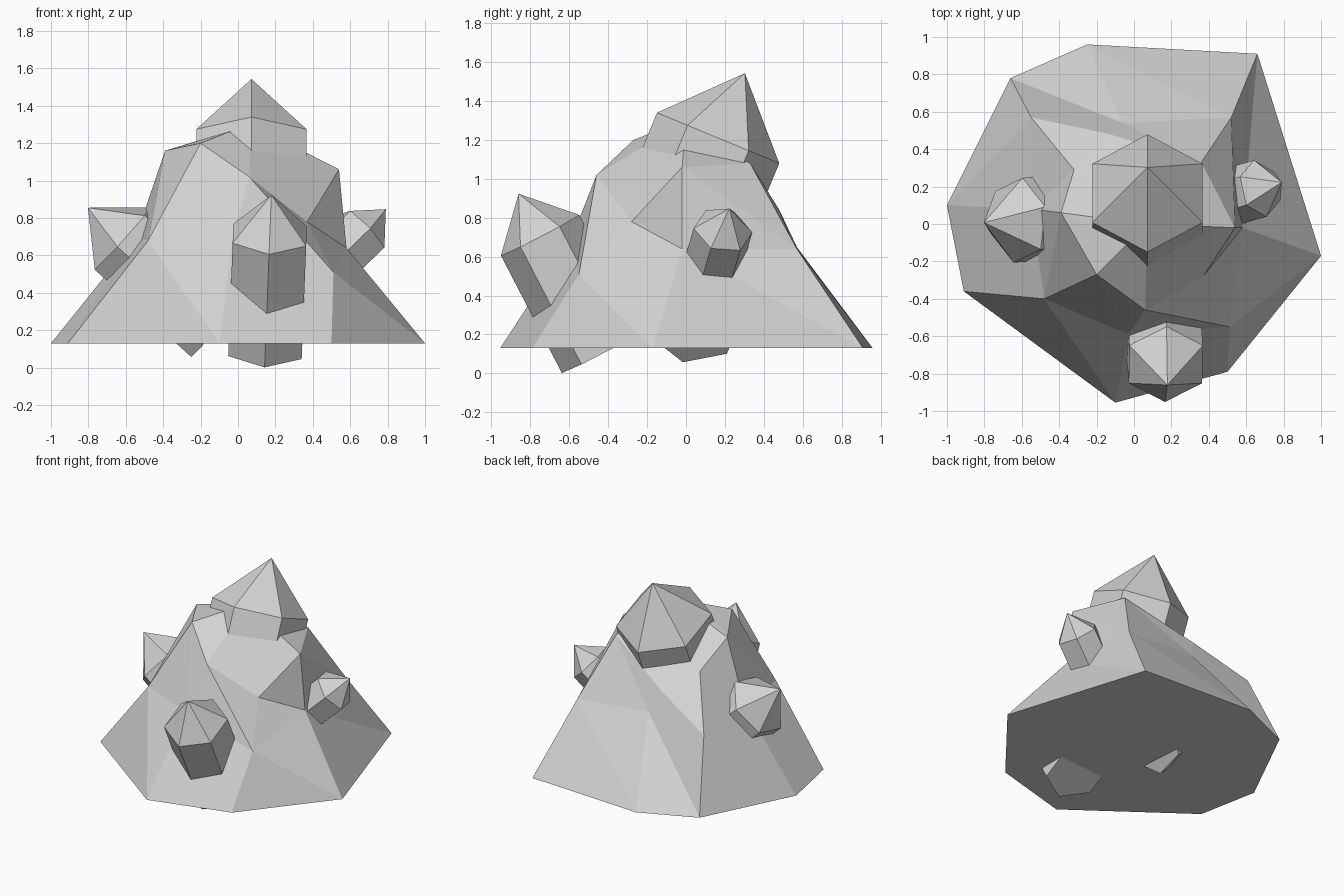
import bpy
import math
from mathutils import Vector

cube = bpy.data.objects.get("Cube")
if cube:
    bpy.data.objects.remove(cube, do_unlink=True)

stone = bpy.data.materials.new("pale_grey_stone")
stone.use_nodes = True
GREY = (0.65, 0.65, 0.65, 1)
stone.diffuse_color = GREY
stone.node_tree.nodes["Principled BSDF"].inputs["Base Color"].default_value = GREY


def add_part(name, verts, faces):
    mesh = bpy.data.meshes.new(name)
    mesh.from_pydata(verts, [], faces)
    mesh.materials.append(stone)
    mesh.update()
    part = bpy.data.objects.new(name, mesh)
    bpy.context.collection.objects.link(part)
    return part


# Rock: three rough eight-sided rings, counter-clockwise, closed by a small ridge
foot = [(-.91, -.36), (-.1, -.955), (.5, -.79), (1, -.17),
        (.66, .91), (-.25, .96), (-.66, .78), (-1, .1)]
waist = [(-.48, -.4, .68), (-.03, -.59, .69), (.51, -.55, .51), (.58, -.02, .64),
         (.52, .57, .64), (-.06, .54, .69), (-.55, .57, .65), (-.55, .08, .69)]
shoulder = [(-.2, -.27, 1.2), (.06, -.46, 1.02), (.37, -.28, .78), (.54, -.02, 1.06),
            (.36, .33, 1.08), (-.13, .48, .84), (-.32, .29, .97), (-.39, .06, 1.16)]
ridge = [(-.05, -.12, 1.26), (.07, 0, 1.3)]

n = len(foot)
verts = [(x, y, .13) for x, y in foot] + waist + shoulder + ridge
faces = [tuple(reversed(range(n)))]
for ring in (0, n):
    for i in range(n):
        a, b = ring + i, ring + (i + 1) % n
        # each side panel is split from its lower right to its upper left corner
        faces += [(b, b + n, a + n), (b, a + n, a)]
top = 2 * n
front_peak, back_peak = 3 * n, 3 * n + 1
faces += [(top + 7, top, front_peak),
          (top, top + 1, back_peak, front_peak),
          (top + 1, top + 2, top + 3, back_peak),
          (top + 7, front_peak, back_peak)]
for i in range(3, 7):
    faces.append((top + i, top + i + 1, back_peak))
add_part("rock", verts, faces)


# Crystals: hexagonal prisms with a pointed cap, sunk into the rock
def add_crystal(name, centre, axis, corner, radius):
    centre, axis = Vector(centre), Vector(axis).normalized()
    u = Vector(corner)
    u = (u - axis * u.dot(axis)).normalized()
    v = axis.cross(u)
    ring = []
    for k in range(6):
        a = k * math.pi / 3
        ring.append(centre + radius * (u * math.cos(a) + v * math.sin(a)))
    base = [p - axis * radius * 3 for p in ring]
    tip = centre + axis * radius * 1.06
    faces = [tuple(reversed(range(6)))]
    for k in range(6):
        m = (k + 1) % 6
        faces += [(k, m, 6 + m, 6 + k), (6 + k, 6 + m, 12)]
    add_part(name, base + ring + [tip], faces)


add_crystal("top_crystal", (.072, .165, 1.21), (0, .38, .92), (0, -1, 0), .34)
add_crystal("front_crystal", (.17, -.75, .71), (.035, -.46, .886), (0, -1, 0), .227)
add_crystal("right_crystal", (-.62, .02, .69), (-.74, -.05, .67), (0, -.205, -.06), .232)
add_crystal("left_crystal", (.675, .19, .735), (.7, .2, .68), (.1, -.06, -.09), .155)
